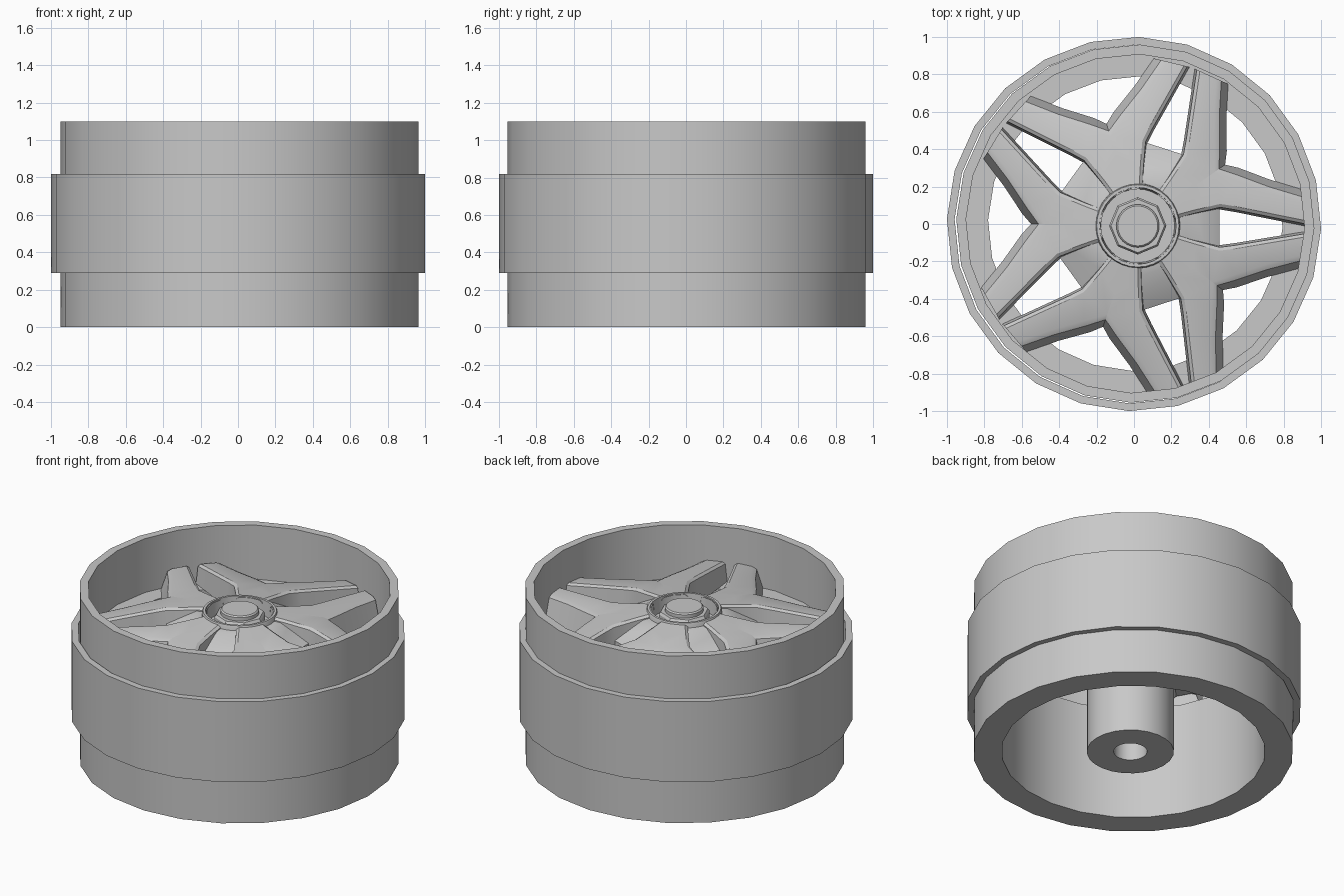
import bpy, bmesh, math
from mathutils import Vector

cube = bpy.data.objects.get("Cube")
if cube:
    bpy.data.objects.remove(cube)

metal = bpy.data.materials.new("light_grey_metal")
metal.use_nodes = True
GREY = (0.58, 0.58, 0.58, 1)
metal.diffuse_color = GREY
metal.node_tree.nodes["Principled BSDF"].inputs["Base Color"].default_value = GREY


def finish(name, bm, loc=(0, 0, 0), angle=30):
    """Turn a bmesh into a named, shaded object."""
    bmesh.ops.dissolve_degenerate(bm, dist=1e-5, edges=bm.edges)
    bmesh.ops.remove_doubles(bm, verts=bm.verts, dist=1e-4)
    bmesh.ops.recalc_face_normals(bm, faces=bm.faces)
    mesh = bpy.data.meshes.new(name)
    bm.to_mesh(mesh)
    bm.free()
    mesh.materials.append(metal)
    ob = bpy.data.objects.new(name, mesh)
    ob.location = loc
    bpy.context.collection.objects.link(ob)
    bpy.ops.object.select_all(action='DESELECT')
    ob.select_set(True)
    bpy.context.view_layer.objects.active = ob
    bpy.ops.object.shade_smooth_by_angle(angle=math.radians(angle))


def lathe(name, profile, sides, turn=0.0, loc=(0, 0, 0)):
    """Spin a closed (r, z) profile around the axle."""
    bm = bmesh.new()
    rings = []
    for r, z in profile:
        angles = [math.radians(turn) + math.tau * i / sides for i in range(sides)]
        rings.append([bm.verts.new((r * math.cos(a), r * math.sin(a), z)) for a in angles])
    for a, b in zip(rings, rings[1:] + rings[:1]):
        for i in range(sides):
            j = (i + 1) % sides
            bm.faces.new((a[i], a[j], b[j], b[i]))
    finish(name, bm, loc)


HUB = (0.02, -0.01, 0)
TURN = -1.5
LEDGE = 0.745

# Barrel with an inner ledge that carries the spokes, and the outer band
lathe("rim_barrel", [(0.957, 0), (0.957, 1.1), (0.905, 1.1), (0.905, LEDGE),
                     (0.787, LEDGE), (0.787, 0)], 24, TURN, (0.007, 0.002, 0))
lathe("outer_band", [(1, 0.29), (1, 0.82), (0.959, 0.82), (0.959, 0.29)], 24, TURN)

# Axle boss, hub cup and the pentagonal web between the spoke roots
lathe("axle_boss", [(0.26, 0), (0.26, 0.8), (0, 0.8), (0, 0.7), (0.1, 0.7), (0.1, 0)],
      24, 0, HUB)
lathe("hub_cup", [(0.24, 0.8), (0.225, 0.955), (0.22, 0.967), (0.205, 0.967),
                  (0.197, 0.87), (0, 0.87), (0, 0.8)], 32, 0, HUB)
lathe("hub_web", [(0.54, 0.76), (0.54, 0.83), (0.32, 0.933), (0.25, 0.94), (0.25, 0.76)],
      5, 36, HUB)

# Wheel nut: octagon with a round cap
lathe("wheel_nut", [(0, 0.86), (0.153, 0.86), (0.153, 0.935), (0.143, 0.95), (0, 0.95)],
      8, 0, HUB)
lathe("nut_cap", [(0, 0.94), (0.115, 0.94), (0.115, 0.972), (0.107, 0.98), (0, 0.98)],
      24, 0, HUB)

# Spokes: each fork is two mirrored arms that split off an axis at 36 degrees
AXIS = Vector((math.cos(math.radians(36)), math.sin(math.radians(36))))
# Each station: point on the narrow gap side, point on the wide gap side
stations = [
    (Vector((0.2, 0.03)), AXIS * 0.2),
    (Vector((0.3, 0.06)), AXIS * 0.38),
    (Vector((0.44, 0.095)), AXIS * 0.53),
    (Vector((0.52, 0.083)), Vector((0.53, 0.28))),
    (Vector((0.7, 0.05)), Vector((0.7, 0.22))),
    (Vector((0.893, 0.015)), Vector((0.878, 0.17))),
]
CROTCH = 2    # station where the fork splits
LIP = 0.012


def top_z(p):
    return 0.96 - 0.13 * (p.length - 0.2)


def arm_row(i, near, far, place):
    """One cross-section: gap foot, lip, crown, lip, outer foot."""
    side = (far - near).normalized()
    out = AXIS if i <= CROTCH else side
    bevel = 1 if i >= CROTCH else 0
    near_in = near + side * 0.03
    far_in = far - out * 0.03 * bevel
    foot = far + out * 0.04 * bevel
    return [place(p, z) for p, z in (
        (near, LEDGE), (near + side * 0.012, top_z(near) - LIP),
        (near_in, top_z(near_in)), (far_in, top_z(far_in)),
        (far, top_z(far) - LIP * bevel), (foot, LEDGE))]


bm = bmesh.new()
for k in range(5):
    for mirrored in (False, True):
        a = math.radians(72 * k - 1)

        def place(p, z):
            q = 2 * p.dot(AXIS) * AXIS - p if mirrored else p
            x = q.x * math.cos(a) - q.y * math.sin(a)
            y = q.x * math.sin(a) + q.y * math.cos(a)
            return bm.verts.new((x, y, z))

        rows = [arm_row(i, *s, place) for i, s in enumerate(stations)]
        for i, (ra, rb) in enumerate(zip(rows, rows[1:])):
            # Hollow underneath; no wall along the axis before the split
            for j in range(5 if i >= CROTCH else 4):
                bm.faces.new((ra[j], ra[j + 1], rb[j + 1], rb[j]))
finish("twin_spokes", bm, HUB, 25)
